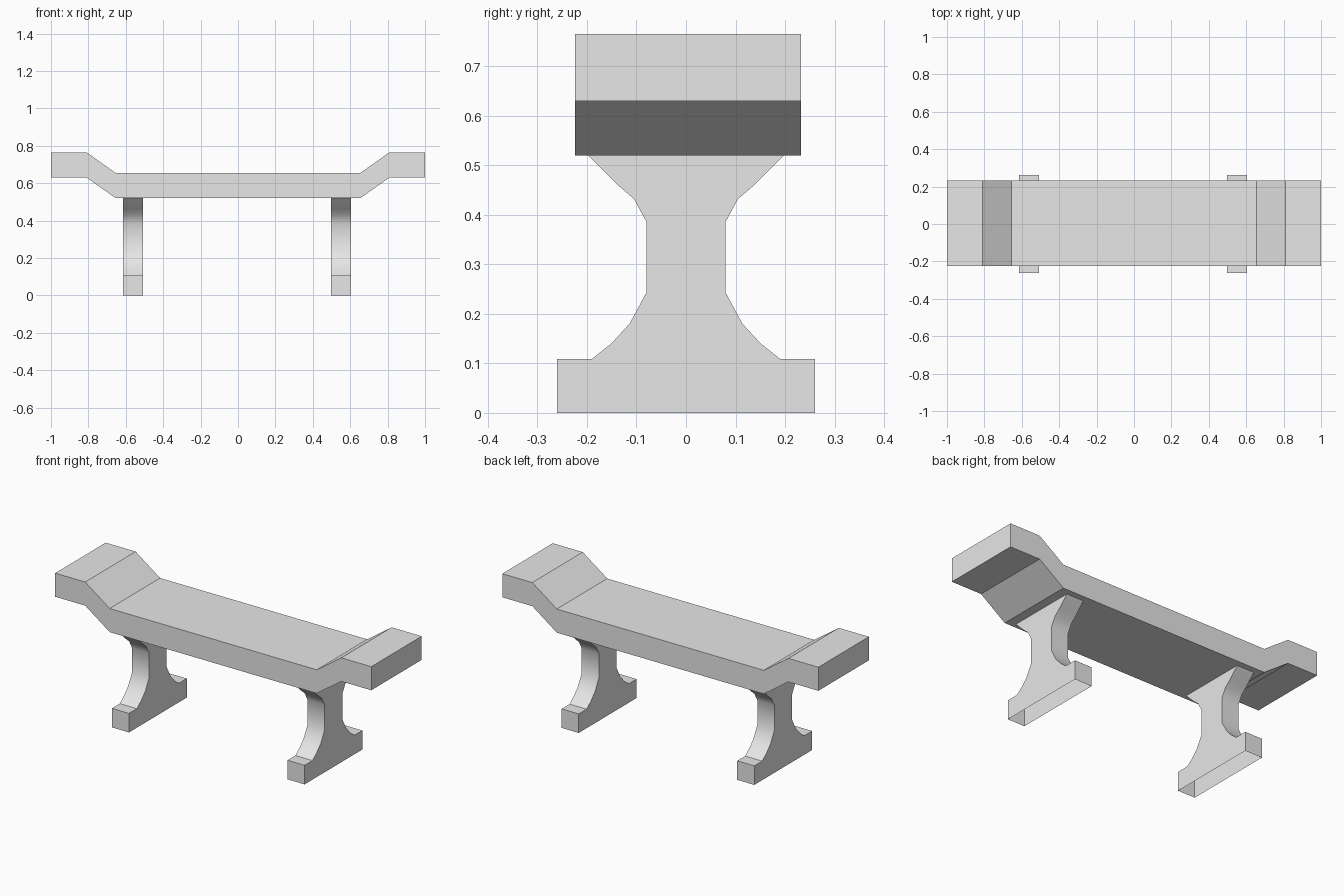
import bpy, bmesh, math

cube = bpy.data.objects.get("Cube")
if cube:
    bpy.data.objects.remove(cube, do_unlink=True)

grey = bpy.data.materials.new("light_grey")
grey.use_nodes = True
grey.diffuse_color = (0.8, 0.8, 0.8, 1)
grey.node_tree.nodes["Principled BSDF"].inputs["Base Color"].default_value = (0.8, 0.8, 0.8, 1)


def extrude_profile(name, profile, to_point, start, end, open_ends=False):
    """Sweep a closed 2D outline from start to end along one axis."""
    bm = bmesh.new()
    rings = [[bm.verts.new(to_point(u, z, d)) for u, z in profile] for d in (start, end)]
    bm.faces.new(rings[0])
    bm.faces.new(rings[1])
    n = len(profile)
    for i in range(n):
        j = (i + 1) % n
        bm.faces.new((rings[0][i], rings[0][j], rings[1][j], rings[1][i]))
    bmesh.ops.recalc_face_normals(bm, faces=bm.faces)
    if open_ends:
        caps = [f for f in bm.faces if f.normal.z < -0.99 or
                (f.normal.z > 0.99 and f.calc_center_median().z > 0.5)]
        bmesh.ops.delete(bm, geom=caps, context='FACES_ONLY')
    mesh = bpy.data.meshes.new(name)
    bm.to_mesh(mesh)
    bm.free()
    mesh.materials.append(grey)
    obj = bpy.data.objects.new(name, mesh)
    bpy.context.collection.objects.link(obj)
    bpy.ops.object.select_all(action='DESELECT')
    obj.select_set(True)
    bpy.context.view_layer.objects.active = obj
    bpy.ops.object.shade_smooth_by_angle(angle=math.radians(30))
    return obj


# Seat: a thick plank with both ends stepped up
half = [(0.655, 0.655), (0.81, 0.765), (1.0, 0.765)]
top = [(-x, z) for x, z in reversed(half)] + half
thickness = 0.135
seat = top + [(x, z - thickness) for x, z in reversed(top)]
extrude_profile("seat", seat, lambda x, z, y: (x, y, z), -0.224, 0.232)

# Legs: waisted slabs on a block foot, open underneath
side = [(0.261, 0), (0.261, 0.109), (0.19, 0.109), (0.151, 0.14), (0.114, 0.18),
        (0.08, 0.243), (0.08, 0.386), (0.105, 0.432), (0.14, 0.462), (0.198, 0.52)]
leg = side + [(-y, z) for y, z in reversed(side)]
for name, x0 in (("right_leg", -0.615), ("left_leg", 0.496)):
    extrude_profile(name, leg, lambda y, z, x: (x, y, z), x0, x0 + 0.108, open_ends=True)
